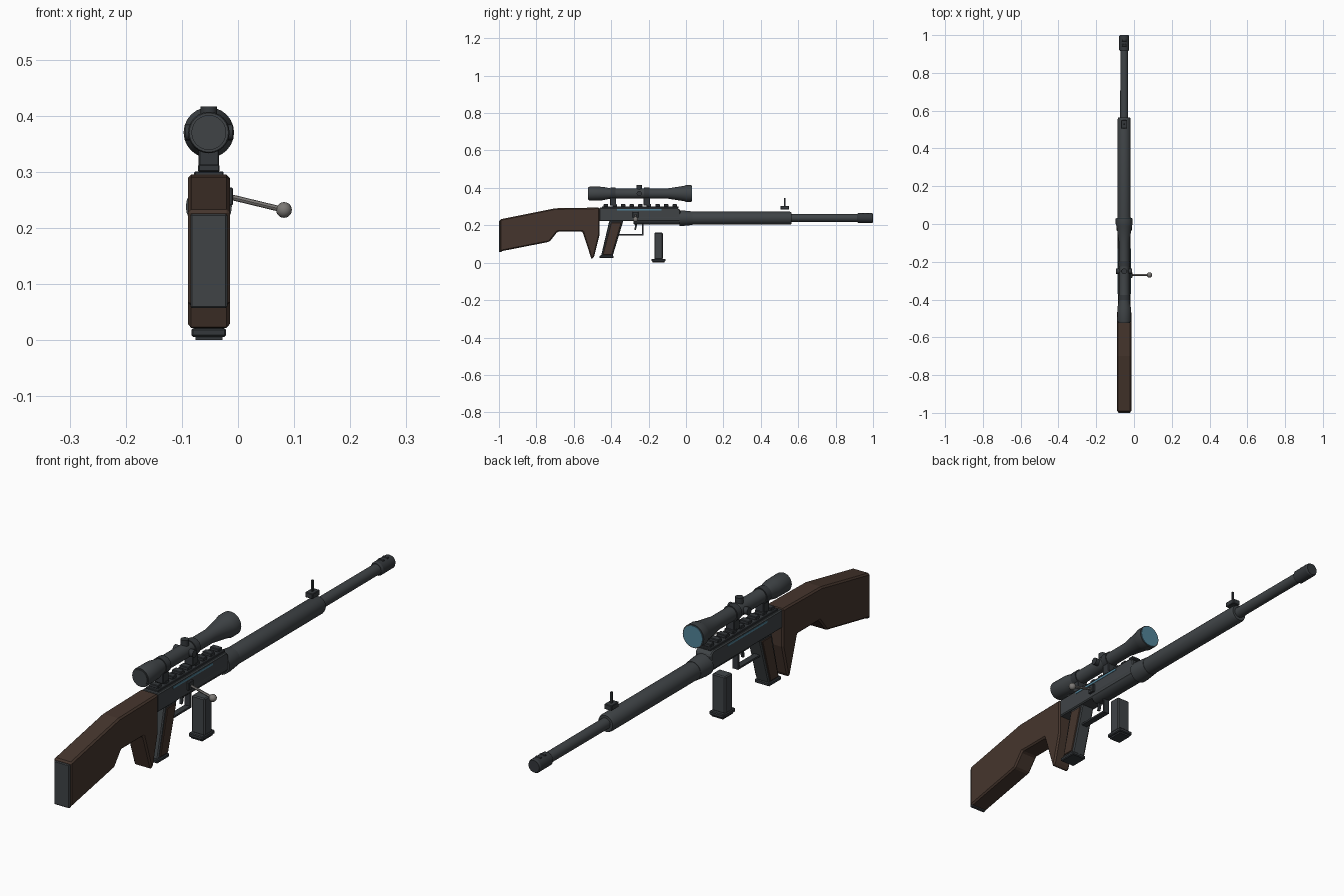
import bpy, bmesh, math
from mathutils import Vector

if "Cube" in bpy.data.objects:
    bpy.data.objects.remove(bpy.data.objects["Cube"])

XC = -0.052  # centre plane of the rifle


def mat(name, col):
    m = bpy.data.materials.new(name)
    m.diffuse_color = (*col, 1)
    m.use_nodes = True
    m.node_tree.nodes["Principled BSDF"].inputs["Base Color"].default_value = m.diffuse_color
    return m


WOOD = mat("dark wood", (0.060, 0.036, 0.026))
METAL = mat("gun metal", (0.050, 0.057, 0.062))
DARK = mat("dark metal", (0.034, 0.039, 0.044))
GLASS = mat("blue glass", (0.085, 0.23, 0.32))
STEEL = mat("bare steel", (0.20, 0.19, 0.18))


def finish(name, bm, m, bevel=0, smooth=False):
    bmesh.ops.recalc_face_normals(bm, faces=bm.faces)
    me = bpy.data.meshes.new(name)
    bm.to_mesh(me)
    bm.free()
    o = bpy.data.objects.new(name, me)
    bpy.context.collection.objects.link(o)
    me.materials.append(m)
    if bevel:
        b = o.modifiers.new("bevel", "BEVEL")
        b.width, b.segments, b.limit_method = bevel, 1, 'ANGLE'
    if smooth:
        bpy.ops.object.select_all(action='DESELECT')
        o.select_set(True)
        bpy.context.view_layer.objects.active = o
        bpy.ops.object.shade_smooth_by_angle(angle=math.radians(30))
    return o


def box(name, x, y, z, m, bevel=0):
    """Box from (min, max) ranges; x is relative to the centre plane."""
    bm = bmesh.new()
    bmesh.ops.create_cube(bm, size=1)
    for v in bm.verts:
        v.co = [r[0] + (c + 0.5) * (r[1] - r[0]) for c, r in zip(v.co, (x, y, z))]
        v.co.x += XC
    return finish(name, bm, m, bevel)


def slab(name, pts, x0, x1, m, bevel=0):
    """Side profile of (y, z) points extruded across x."""
    bm = bmesh.new()
    f = bm.faces.new([bm.verts.new((XC + x0, y, z)) for y, z in pts])
    ext = bmesh.ops.extrude_face_region(bm, geom=[f])
    for v in ext['geom']:
        if isinstance(v, bmesh.types.BMVert):
            v.co.x += x1 - x0
    return finish(name, bm, m, bevel)


def lathe(name, prof, z, m, n=24):
    """Closed turned part along y from (y, radius) points."""
    bm = bmesh.new()
    rings = []
    for y, r in prof:
        rings.append([bm.verts.new((XC + r * math.cos(a), y, z + r * math.sin(a)))
                      for a in (2 * math.pi * i / n for i in range(n))])
    for p, q in zip(rings, rings[1:]):
        for i in range(n):
            j = (i + 1) % n
            bm.faces.new((p[i], p[j], q[j], q[i]))
    bm.faces.new(rings[0])
    bm.faces.new(rings[-1])
    return finish(name, bm, m, smooth=True)


def rod(name, a, b, r, m, n=12):
    a, b = Vector(a), Vector(b)
    bm = bmesh.new()
    bmesh.ops.create_cone(bm, cap_ends=True, segments=n, radius1=r, radius2=r, depth=(b - a).length)
    rot = (b - a).to_track_quat('Z', 'Y')
    for v in bm.verts:
        v.co = rot @ v.co + (a + b) / 2
    return finish(name, bm, m, smooth=True)


# Wooden stock and butt plate
slab("stock", [(-0.995, 0.232), (-0.70, 0.291), (-0.462, 0.295), (-0.462, 0.15), (-0.492, 0.03),
               (-0.505, 0.018), (-0.553, 0.166), (-0.687, 0.166), (-0.73, 0.112), (-0.995, 0.06)],
     -0.0375, 0.0375, WOOD, 0.006)
box("butt_plate", (-0.033, 0.033), (-1.0, -0.985), (0.057, 0.225), METAL, 0.003)

# Receiver with accent stripes on both sides
slab("receiver", [(-0.465, 0.222), (-0.465, 0.294), (-0.045, 0.294), (-0.03, 0.28), (-0.03, 0.222)],
     -0.034, 0.034, METAL, 0.004)
for side, name in ((-1, "left_stripe"), (1, "right_stripe")):
    x = sorted((side * 0.033, side * 0.0355))
    box(name, x, (-0.37, -0.13), (0.279, 0.287), GLASS)

# Accessory rail with teeth
box("rail_base", (-0.026, 0.026), (-0.45, -0.04), (0.292, 0.301), DARK, 0.002)
for i in range(9):
    y = -0.44 + i * 0.046
    box(f"rail_tooth_{i + 1}", (-0.019, 0.019), (y, y + 0.024), (0.300, 0.313), DARK, 0.002)

# Barrel group
lathe("handguard", [(-0.28, 0.031), (-0.272, 0.0345), (0.555, 0.0345), (0.565, 0.031)], 0.238, METAL)
lathe("barrel_collar", [(-0.035, 0.041), (-0.015, 0.041), (0.035, 0.036)], 0.238, METAL)
lathe("barrel", [(0.55, 0.021), (0.93, 0.0205)], 0.239, METAL)
lathe("muzzle_brake", [(0.915, 0.022), (0.922, 0.0265), (0.994, 0.0265), (1.0, 0.023)], 0.239, DARK)
for i in range(2):
    y = 0.94 + i * 0.026
    box(f"muzzle_port_{i + 1}", (-0.012, 0.012), (y, y + 0.012), (0.255, 0.267), DARK, 0.002)

# Front sight
box("front_sight_base", (-0.016, 0.016), (0.505, 0.55), (0.284, 0.304), DARK, 0.002)
box("front_sight_post", (-0.0035, 0.0035), (0.523, 0.531), (0.30, 0.346), DARK)

# Scope
SZ = 0.37
lathe("scope_body", [(-0.52, 0.035), (-0.515, 0.037), (-0.445, 0.036), (-0.40, 0.027), (-0.10, 0.027),
                     (-0.01, 0.041), (0.0, 0.045), (0.03, 0.045)], SZ, METAL)
lathe("front_lens", [(0.025, 0.041), (0.0325, 0.041)], SZ, GLASS)
lathe("eyepiece_lens", [(-0.5235, 0.031), (-0.515, 0.031)], SZ, METAL)
rod("elevation_knob", (XC, -0.25, SZ + 0.02), (XC, -0.25, SZ + 0.046), 0.015, DARK, 16)
for side, name in ((-1, "left_knob"), (1, "right_knob")):
    rod(name, (XC + side * 0.02, -0.25, SZ), (XC + side * 0.042, -0.25, SZ), 0.014, DARK, 16)
for i, y in enumerate((-0.39, -0.21)):
    box(f"mount_foot_{i + 1}", (-0.018, 0.018), (y - 0.017, y + 0.017), (0.306, 0.352), DARK, 0.002)
    lathe(f"mount_ring_{i + 1}", [(y - 0.014, 0.031), (y + 0.014, 0.031)], SZ, DARK)

# Bolt handle with ball
box("bolt_root", (0.03, 0.043), (-0.285, -0.255), (0.24, 0.272), DARK, 0.002)
rod("bolt_handle", (XC + 0.035, -0.27, 0.256), (0.082, -0.27, 0.232), 0.005, STEEL)
bm = bmesh.new()
bmesh.ops.create_uvsphere(bm, u_segments=16, v_segments=10, radius=0.014)
bmesh.ops.translate(bm, verts=bm.verts, vec=(0.082, -0.27, 0.232))
finish("bolt_ball", bm, STEEL, smooth=True)

# Pistol grip: metal core, wooden side panels, base cap
slab("grip_core", [(-0.41, 0.225), (-0.335, 0.225), (-0.393, 0.033), (-0.455, 0.033)],
     -0.028, 0.028, METAL, 0.004)
for side, name in ((-1, "left_grip_panel"), (1, "right_grip_panel")):
    x = sorted((side * 0.026, side * 0.032))
    slab(name, [(-0.40, 0.215), (-0.345, 0.215), (-0.396, 0.042), (-0.445, 0.042)], *x, WOOD, 0.002)
box("grip_cap", (-0.032, 0.032), (-0.462, -0.388), (0.024, 0.038), DARK, 0.003)

# Trigger and guard
box("guard_bottom", (-0.012, 0.012), (-0.365, -0.226), (0.146, 0.153), DARK)
box("guard_front", (-0.012, 0.012), (-0.234, -0.226), (0.15, 0.225), DARK)
slab("trigger", [(-0.282, 0.225), (-0.266, 0.225), (-0.262, 0.20), (-0.268, 0.175),
                 (-0.276, 0.175), (-0.272, 0.20)], -0.005, 0.005, DARK)

# Detached magazine
box("magazine", (-0.028, 0.028), (-0.169, -0.124), (0.018, 0.161), METAL, 0.004)
box("magazine_base", (-0.031, 0.031), (-0.184, -0.110), (0.006, 0.021), DARK, 0.003)
box("magazine_foot", (-0.024, 0.024), (-0.178, -0.116), (0.0, 0.01), DARK)
